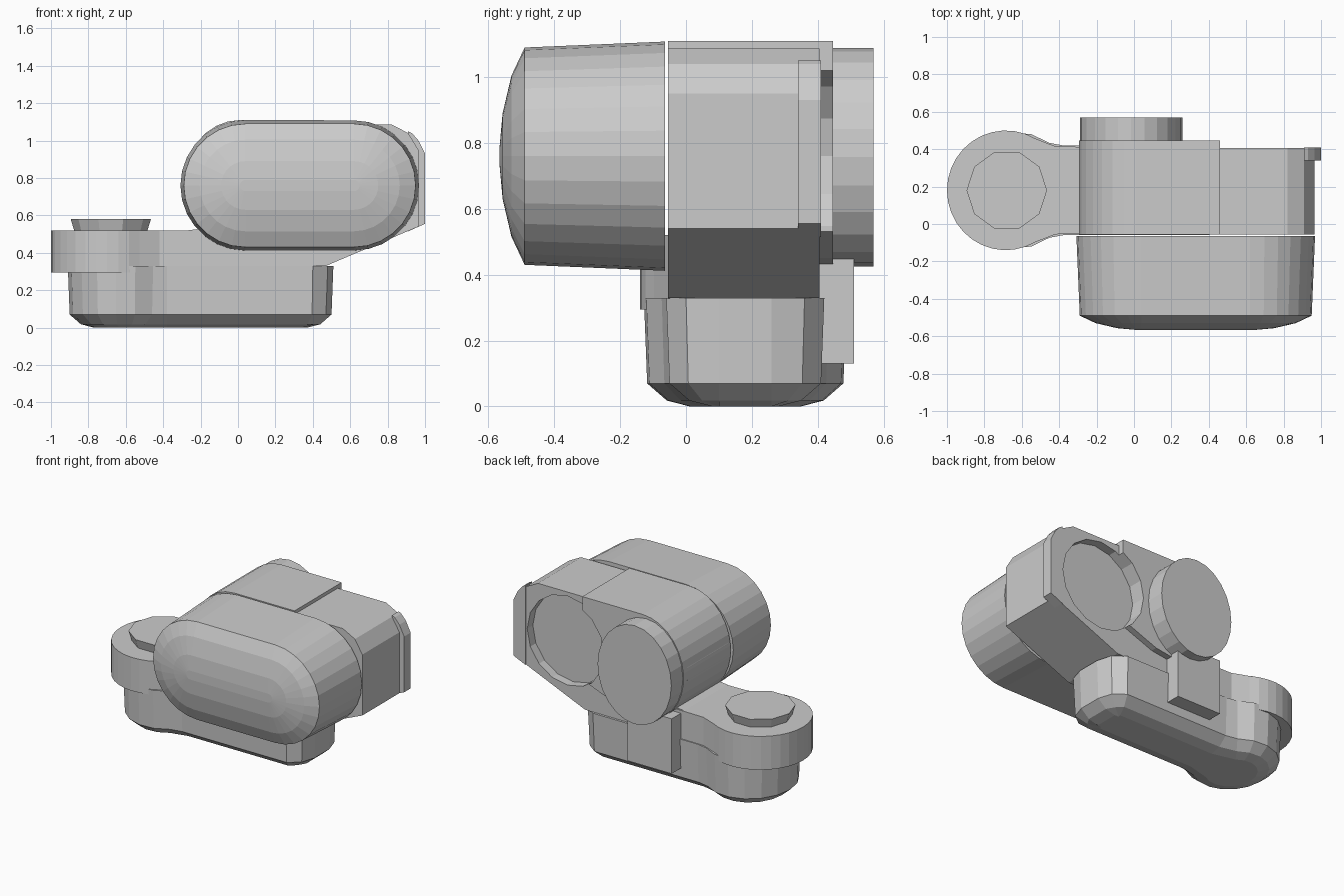
import bpy, bmesh
from math import cos, sin, radians

if "Cube" in bpy.data.objects:
    bpy.data.objects.remove(bpy.data.objects["Cube"])


def loft(name, rings):
    """Skin a stack of equal-length point rings and cap both ends."""
    bm = bmesh.new()
    vs = [[bm.verts.new(p) for p in r] for r in rings]
    n = len(rings[0])
    for a, b in zip(vs, vs[1:]):
        for i in range(n):
            j = (i + 1) % n
            bm.faces.new((a[i], a[j], b[j], b[i]))
    bm.faces.new(vs[0])
    bm.faces.new(vs[-1])
    bmesh.ops.recalc_face_normals(bm, faces=bm.faces)
    me = bpy.data.meshes.new(name)
    bm.to_mesh(me)
    bm.free()
    ob = bpy.data.objects.new(name, me)
    bpy.context.collection.objects.link(ob)
    return ob


def arc(cx, cy, rx, ry, a0, a1, n):
    return [(cx + rx * cos(radians(a0 + (a1 - a0) * i / n)),
             cy + ry * sin(radians(a0 + (a1 - a0) * i / n))) for i in range(n + 1)]


def in_y(pts, y):
    return [(u, y, v) for u, v in pts]


def in_z(pts, z):
    return [(u, v, z) for u, v in pts]


def prism_y(name, pts, y0, y1):
    return loft(name, [in_y(pts, y0), in_y(pts, y1)])


# Front cover: tapered stadium with a domed face
def stadium(r):
    return arc(0.62, 0.76, r, r, -90, 90, 14) + arc(0.04, 0.76, r, r, 90, 270, 14)


loft("front_cover", [in_y(stadium(r), y) for r, y in (
    (0.348, -0.064), (0.33, -0.49), (0.245, -0.53), (0.13, -0.557), (0.03, -0.566))])

# Main body with sloped underside
body = prism_y("main_body", arc(0.04, 0.76, 0.335, 0.327, 90, 225, 10) + [
    (-0.27, 0.52), (-0.27, 0.31), (0.47, 0.33), (0.965, 0.54),
    (0.965, 0.95), (0.91, 1.04), (0.82, 1.087)], -0.055, 0.405)

# Raised shell around the left half
shell = prism_y("body_shell", arc(0.01, 0.76, 0.305, 0.35, 90, 260, 14) + [
    (0.2, 0.45), (0.46, 0.55), (0.46, 1.11)], -0.055, 0.447)

# Rear edge flange
prism_y("rear_flange", [(0.91, 0.515), (1.0, 0.555), (1.0, 0.93), (0.965, 1.0),
                        (0.93, 1.04), (0.91, 1.05)], 0.34, 0.41)

# Round socket cut in the back
cutter = prism_y("socket_cutter", arc(0.6, 0.76, 0.3, 0.3, 0, 337.5, 15), 0.345, 0.7)
cutter.hide_render = True
for ob in (body, shell):
    m = ob.modifiers.new("socket", 'BOOLEAN')
    m.operation = 'DIFFERENCE'
    m.solver = 'EXACT'
    m.object = cutter

# Shell is hollowed behind the socket floor by the body, so trim both alike
# Rear round boss
prism_y("rear_boss", arc(-0.015, 0.757, 0.275, 0.332, 0, 345, 23), 0.3, 0.57)

# Rear post below the boss
prism_y("rear_post", [(-0.25, 0.13), (0.08, 0.13), (0.08, 0.5), (-0.25, 0.5)], 0.38, 0.51)

# Hinge plate: round eye with neck
plate = arc(-0.685, 0.18, 0.315, 0.32, 60, 300, 22) + [
    (-0.42, -0.055), (-0.15, -0.05), (-0.15, 0.41), (-0.42, 0.415)]
loft("hinge_plate", [in_z(plate, 0.295), in_z(plate, 0.52)])


# Foot: wide round end, straight narrower end, rounded bottom
def foot(d):
    return (arc(-0.62, 0.18, 0.29 - d, 0.31 - d, 55, 305, 12)
            + [(-0.38, -0.06 + d), (0.4 - d * 0.4, -0.06 + d), (0.48 - d, d * 0.7),
               (0.51 - d, 0.1), (0.51 - d, 0.26), (0.48 - d, 0.36 - d * 0.7),
               (0.4 - d * 0.4, 0.42 - d), (-0.38, 0.42 - d)])


foot_steps = ((0.14, 0.0), (0.07, 0.018), (0.01, 0.07), (0.0, 0.33))
loft("foot", [in_z(foot(d), z) for d, z in foot_steps])

# Pivot knob on the eye
loft("pivot_knob", [in_z(arc(-0.68, 0.18, r, r, 0, 324, 9), z)
                    for r, z in ((0.19, 0.5), (0.215, 0.582))])
